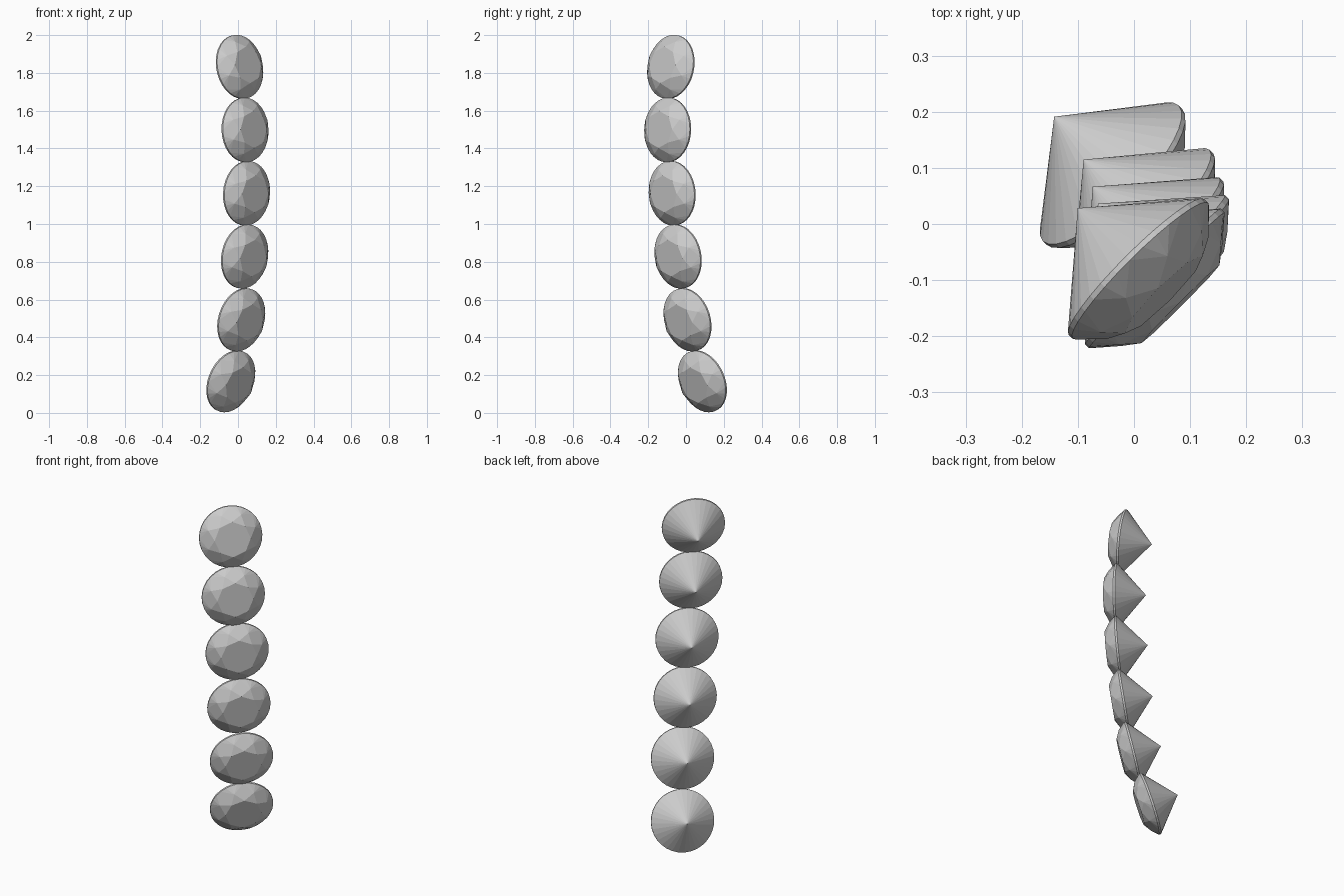
import bpy, bmesh
from math import sin, cos, pi, radians, sqrt
from mathutils import Vector, Matrix

if "Cube" in bpy.data.objects:
    bpy.data.objects.remove(bpy.data.objects["Cube"])

R = 0.171  # girdle radius


def ring(bm, n, r, z, phase=0.0):
    for i in range(n):
        a = 2 * pi * (i + phase) / n
        bm.verts.new((r * cos(a), r * sin(a), z))


# Brilliant-cut stone: facets come from the hull of a few rings, table faces +z
def make_gem_mesh():
    bm = bmesh.new()
    ring(bm, 8, 0.098, 0.065)            # table corners
    ring(bm, 8, 0.138, 0.041, 0.5)       # star / bezel corners
    ring(bm, 32, R, 0.005)               # girdle upper edge
    ring(bm, 32, R, -0.005)              # girdle lower edge
    bm.verts.new((0, 0, -0.155))         # culet
    bmesh.ops.convex_hull(bm, input=bm.verts[:])
    bmesh.ops.dissolve_limit(bm, angle_limit=radians(0.5),
                             verts=bm.verts[:], edges=bm.edges[:])
    bmesh.ops.recalc_face_normals(bm, faces=bm.faces[:])
    mesh = bpy.data.meshes.new("gem")
    bm.to_mesh(mesh)
    bm.free()
    return mesh


# Curved strand, bottom to top: girdle centre and downward tilt of the table
strand = [
    ((-0.038, 0.087, 0.167), 18),
    ((0.017, 0.008, 0.493), 13),
    ((0.035, -0.042, 0.828), 8),
    ((0.045, -0.073, 1.163), 3.5),
    ((0.037, -0.097, 1.498), -2),
    ((0.008, -0.080, 1.832), -9),
]

gem = make_gem_mesh()
for i, (centre, tilt) in enumerate(strand):
    t = radians(tilt)
    normal = Vector((cos(t) / sqrt(2), -cos(t) / sqrt(2), -sin(t)))
    obj = bpy.data.objects.new(f"gem_{i + 1}", gem)
    obj.matrix_world = (Matrix.Translation(centre)
                        @ normal.to_track_quat('Z', 'Y').to_matrix().to_4x4())
    bpy.context.collection.objects.link(obj)
